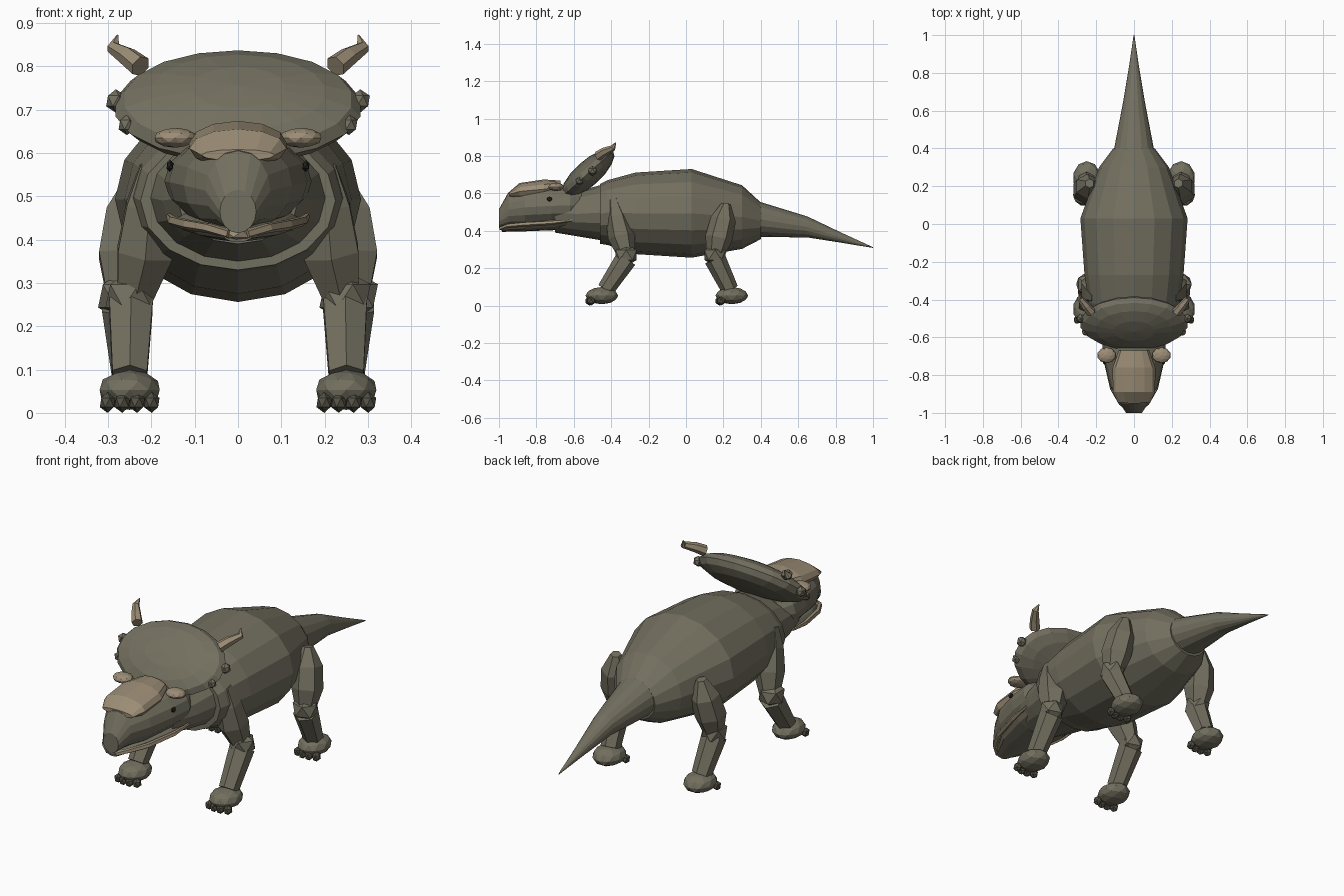
import bpy, math
from mathutils import Vector, Matrix

if "Cube" in bpy.data.objects:
    bpy.data.objects.remove(bpy.data.objects["Cube"])


def material(name, rgb):
    m = bpy.data.materials.new(name)
    m.diffuse_color = (*rgb, 1)
    m.use_nodes = True
    m.node_tree.nodes["Principled BSDF"].inputs["Base Color"].default_value = m.diffuse_color
    return m


HIDE = material("hide", (0.17, 0.16, 0.115))
HORN = material("horn", (0.33, 0.265, 0.18))
DARK = material("eye_dark", (0.02, 0.02, 0.015))
CLAW = material("claw", (0.09, 0.085, 0.06))


def add_mesh(name, verts, faces, mat):
    me = bpy.data.meshes.new(name)
    me.from_pydata(verts, [], faces)
    me.materials.append(mat)
    ob = bpy.data.objects.new(name, me)
    bpy.context.collection.objects.link(ob)
    return ob


def skin(name, rings, mat):
    """Join equal-sized rings of points into a capped skin."""
    n = len(rings[0])
    verts = [p for r in rings for p in r]
    faces = [(k * n + i, k * n + (i + 1) % n, (k + 1) * n + (i + 1) % n, (k + 1) * n + i)
             for k in range(len(rings) - 1) for i in range(n)]
    faces += [tuple(range(n))[::-1], tuple(range((len(rings) - 1) * n, len(rings) * n))]
    return add_mesh(name, verts, faces, mat)


def loft(name, sections, n=16, mat=HIDE):
    """Elliptical sections (y, centre z, half width, half height) along y."""
    rings = [[(rx * math.sin(2 * math.pi * i / n), y, zc + rz * math.cos(2 * math.pi * i / n))
              for i in range(n)] for y, zc, rx, rz in sections]
    return skin(name, rings, mat)


def tube(name, path, n=6, mat=HIDE):
    """Round tube through points (x, y, z, radius)."""
    pts = [Vector(p[:3]) for p in path]
    rings = []
    for k, p in enumerate(pts):
        t = pts[min(k + 1, len(pts) - 1)] - pts[max(k - 1, 0)]
        u = t.cross(Vector((1, 0.01, 0))).normalized()
        v = t.cross(u).normalized()
        r = path[k][3]
        rings.append([p + r * (math.cos(2 * math.pi * i / n) * u + math.sin(2 * math.pi * i / n) * v)
                      for i in range(n)])
    return skin(name, rings, mat)


def ball(name, loc, radii, mat=HIDE, sub=1, tilt=0):
    bpy.ops.mesh.primitive_ico_sphere_add(subdivisions=sub, radius=1)
    ob = bpy.context.object
    ob.name = name
    ob.data.transform(Matrix.Translation(loc) @ Matrix.Rotation(tilt, 4, 'X')
                      @ Matrix.Diagonal((*radii, 1)))
    ob.data.materials.append(mat)
    return ob


# Torso, tail and neck
loft("torso", [(-0.46, 0.49, 0.225, 0.16), (-0.42, 0.497, 0.24, 0.173), (-0.27, 0.493, 0.262, 0.218),
               (0.03, 0.493, 0.284, 0.237), (0.3, 0.473, 0.185, 0.17), (0.4, 0.453, 0.11, 0.098)])
loft("tail", [(0.36, 0.465, 0.107, 0.095), (0.4, 0.46, 0.105, 0.093), (0.65, 0.42, 0.057, 0.056),
              (0.83, 0.363, 0.027, 0.027), (1.0, 0.31, 0.002, 0.002)])
loft("neck", [(-0.7, 0.495, 0.14, 0.105), (-0.58, 0.49, 0.175, 0.12), (-0.4, 0.5, 0.215, 0.16)])

# Head and lower jaw
loft("head", [(-1.0, 0.465, 0.042, 0.05), (-0.95, 0.513, 0.075, 0.092), (-0.86, 0.525, 0.125, 0.108),
              (-0.72, 0.533, 0.16, 0.11), (-0.62, 0.535, 0.17, 0.11), (-0.56, 0.535, 0.14, 0.09)])
loft("lower_jaw", [(-0.985, 0.412, 0.035, 0.018), (-0.86, 0.425, 0.105, 0.028),
                   (-0.7, 0.44, 0.145, 0.037), (-0.6, 0.455, 0.15, 0.035)], 12)

# Horny nose pad and beak tip
loft("nose_pad", [(-0.945, 0.595, 0.085, 0.013), (-0.89, 0.61, 0.112, 0.045), (-0.76, 0.622, 0.113, 0.052),
                  (-0.67, 0.635, 0.08, 0.033)], 12, HORN)
ball("beak_tip", (0, -0.975, 0.413), (0.038, 0.025, 0.017), HORN)

# Neck frill: flattened shield leaning back
bpy.ops.mesh.primitive_uv_sphere_add(segments=18, ring_count=8, radius=1)
frill = bpy.context.object
frill.name = "frill"
frill.data.transform(Matrix.Translation((0, -0.525, 0.705)) @ Matrix.Rotation(math.radians(42), 4, 'X')
                     @ Matrix.Diagonal((0.287, 0.182, 0.068, 1)))
frill.data.materials.append(HIDE)

for s, side in ((1, "left"), (-1, "right")):
    # Frill horns and edge knobs
    tube(f"frill_horn_{side}", [(s * 0.225, -0.47, 0.80, 0.026), (s * 0.255, -0.435, 0.823, 0.023),
                                (s * 0.288, -0.39, 0.843, 0.016), (s * 0.278, -0.375, 0.872, 0.002)],
         6, HORN)
    ball(f"frill_knob_upper_{side}", (s * 0.282, -0.5, 0.72), (0.025, 0.026, 0.027))
    ball(f"frill_knob_lower_{side}", (s * 0.256, -0.57, 0.665), (0.022, 0.023, 0.024))
    # Brow pads, eyes and lips
    ball(f"brow_pad_{side}", (s * 0.145, -0.695, 0.635), (0.05, 0.042, 0.023), HORN, 2)
    ball(f"eye_{side}", (s * 0.157, -0.73, 0.57), (0.009, 0.015, 0.014), DARK)
    tube(f"lip_{side}", [(s * 0.02, -0.99, 0.413, 0.011), (s * 0.07, -0.95, 0.427, 0.012),
                         (s * 0.115, -0.87, 0.434, 0.013), (s * 0.15, -0.72, 0.443, 0.012),
                         (s * 0.16, -0.61, 0.455, 0.006)], 5, HORN)

    # Legs: thigh, knee, shin, foot and toes
    legs = {
        "front": ([(0.2, -0.39, 0.57, 0.03), (0.205, -0.37, 0.48, 0.06),
                   (0.215, -0.345, 0.37, 0.073), (0.24, -0.315, 0.26, 0.045)],
                  (0.247, -0.32, 0.27), (0.25, -0.43, 0.085), -0.45),
        "hind": ([(0.235, 0.215, 0.545, 0.025), (0.245, 0.2, 0.46, 0.068),
                  (0.258, 0.175, 0.36, 0.073), (0.262, 0.155, 0.26, 0.045)],
                 (0.264, 0.155, 0.27), (0.25, 0.235, 0.085), 0.245),
    }
    for leg, (thigh, knee, ankle, foot_y) in legs.items():
        tube(f"{leg}_thigh_{side}", [(s * x, y, z, r) for x, y, z, r in thigh])
        kx, ky, kz = knee
        ball(f"{leg}_knee_{side}", (s * kx, ky, kz), (0.066, 0.066, 0.06))
        ax, ay, az = ankle
        tube(f"{leg}_shin_{side}", [(s * kx, ky, kz - 0.02, 0.058), (s * ax, ay, az, 0.046)])
        ball(f"{leg}_foot_{side}", (s * 0.25, foot_y, 0.053), (0.073, 0.088, 0.046), HIDE, 2)
        for k in range(4):
            dx = -0.051 + 0.034 * k
            ball(f"{leg}_toe_{k + 1}_{side}", (s * (0.25 + dx), foot_y - 0.068 + 4 * dx * dx, 0.024),
                 (0.02, 0.024, 0.024), CLAW)
